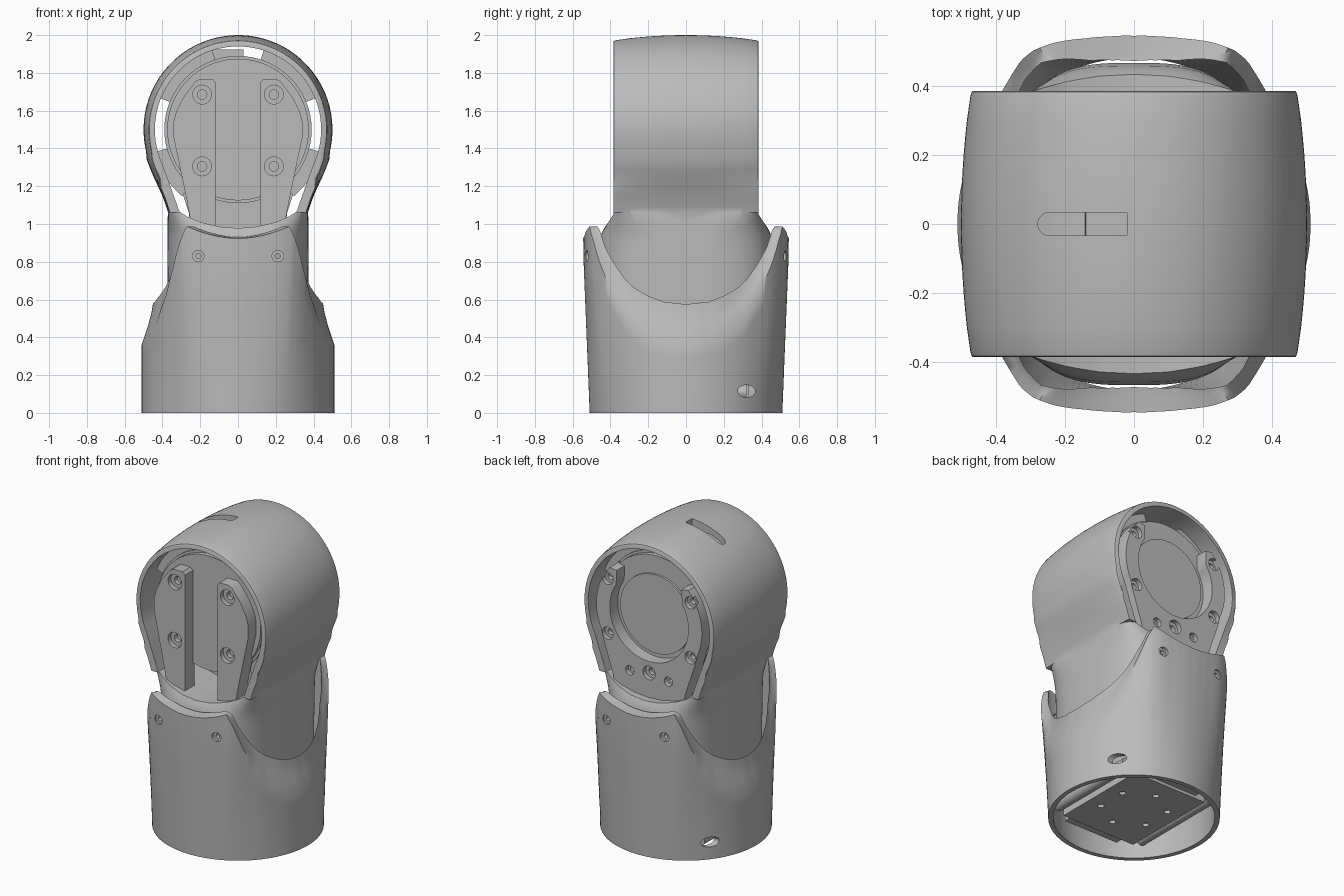
import bpy, bmesh
from math import sin, cos, radians, degrees, atan2, sqrt, pi
from mathutils import Matrix

if "Cube" in bpy.data.objects:
    bpy.data.objects.remove(bpy.data.objects["Cube"])

grey = bpy.data.materials.new("plain grey")
grey.use_nodes = True
colour = (0.5, 0.5, 0.5, 1)
grey.diffuse_color = colour
grey.node_tree.nodes["Principled BSDF"].inputs["Base Color"].default_value = colour
parts = []
AXIS_Z = 1.5  # height of the joint axis
FACE = 0.383  # front and back faces of the brackets


def finish(name, bm, keep=True):
    bmesh.ops.recalc_face_normals(bm, faces=bm.faces)
    mesh = bpy.data.meshes.new(name)
    bm.to_mesh(mesh)
    bm.free()
    mesh.materials.append(grey)
    obj = bpy.data.objects.new(name, mesh)
    bpy.context.collection.objects.link(obj)
    if keep:
        parts.append(obj)
    return obj


def loft(name, rings, wrap=False, keep=True):
    """Skin a list of equal-length closed rings; cap the ends unless wrapped."""
    bm = bmesh.new()
    rows = [[bm.verts.new(p) for p in ring] for ring in rings]
    n = len(rows[0])
    pairs = list(zip(rows, rows[1:]))
    if wrap:
        pairs.append((rows[-1], rows[0]))
    else:
        bm.faces.new(rows[0])
        bm.faces.new(rows[-1])
    for a, b in pairs:
        for i in range(n):
            j = (i + 1) % n
            bm.faces.new((a[i], a[j], b[j], b[i]))
    return finish(name, bm, keep)


def prism(name, outline, y0, y1, keep=True):
    return loft(name, [[(x, y, z) for x, z in outline] for y in (y0, y1)], keep=keep)


def rod(name, centre, radius, length, axis="Y", stretch=1, keep=True):
    bm = bmesh.new()
    turn = {"X": Matrix.Rotation(pi / 2, 4, "Y"), "Y": Matrix.Rotation(pi / 2, 4, "X"),
            "Z": Matrix()}[axis]
    bmesh.ops.create_cone(bm, cap_ends=True, segments=64 if radius > 0.1 else 24,
                          radius1=radius, radius2=radius, depth=length)
    bmesh.ops.transform(bm, verts=bm.verts, matrix=Matrix.Translation(centre)
                        @ Matrix.Diagonal((1, stretch, 1, 1)) @ turn)
    return finish(name, bm, keep)


def box(name, x, y, z, keep=True):
    outline = [(x[0], z[0]), (x[1], z[0]), (x[1], z[1]), (x[0], z[1])]
    return prism(name, outline, y[0], y[1], keep)


def combine(obj, tool, operation="DIFFERENCE"):
    mod = obj.modifiers.new("cut", "BOOLEAN")
    mod.operation, mod.object, mod.solver = operation, tool, "EXACT"
    bpy.context.view_layer.objects.active = obj
    bpy.ops.object.modifier_apply(modifier=mod.name)
    bpy.data.objects.remove(tool)


def drill(obj, centre, radius, length, axis="Y", stretch=1):
    combine(obj, rod("drill", centre, radius, length, axis, stretch, keep=False))


def interp(table, t):
    for (a, u), (b, v) in zip(table, table[1:]):
        if t <= b:
            return u + (v - u) * (t - a) / (b - a)
    return table[-1][1]


def mirrored(right):
    """Close an outline from its right half, listed bottom to top."""
    return right + [(-x, z) for x, z in reversed(right) if x > 0.001]


def arc(radius, start, end, steps):
    return [(radius * cos(radians(start + (end - start) * i / steps)),
             AXIS_Z + radius * sin(radians(start + (end - start) * i / steps)))
            for i in range(steps + 1)]


# Base sleeve: tube with a saddle-shaped bevelled mouth
flare = [(0, 0), (15, 0.004), (30, 0.016), (45, 0.042), (54, 0.063), (60, 0.07),
         (66, 0.063), (75, 0.045), (82, 0.037), (90, 0.034)]
wall = [(0, 0.06), (45, 0.055), (60, 0.042), (75, 0.066), (90, 0.073)]
mouth_in = [(0, 0.575), (15, 0.588), (26, 0.62), (35, 0.66), (42, 0.71), (48, 0.78),
            (55, 0.89), (59, 0.98), (90, 1.05)]
mouth_out = [(0, 0.36), (12, 0.366), (22, 0.39), (35, 0.48), (45, 0.62), (52, 0.76),
             (58, 0.91), (62, 0.99), (90, 1.04)]


def outer_radius(angle, z):
    return 0.51 + interp(flare, angle) * min(1, z / 0.85)


sections = []
for i in range(192):
    turn = 2 * pi * i / 192
    angle = degrees(atan2(abs(sin(turn)), abs(cos(turn))))
    cup = AXIS_Z - sqrt(0.57 ** 2 - (0.56 * cos(turn)) ** 2)  # clearance below the head
    top_in = min(interp(mouth_in, angle), cup)
    top_out = min(interp(mouth_out, angle), cup - 0.006)
    section = [(outer_radius(angle, top_out * k / 6), top_out * k / 6) for k in range(7)]
    r_out, r_in = section[-1][0], outer_radius(angle, top_in) - interp(wall, angle)
    section += [(r_in + (r_out - r_in) * 0.45, top_out + (top_in - top_out) * 0.45),
                (r_in + (r_out - r_in) * 0.12, top_out + (top_in - top_out) * 0.8),
                (r_in, top_in), (r_in, top_in * 0.6), (0.48, 0.2), (0.48, 0)]
    sections.append([(r * cos(turn), r * sin(turn), z) for r, z in section])
sleeve = loft("base_sleeve", sections, wrap=True)
for sx in (-1, 1):
    for sy in (-1, 1):
        drill(sleeve, (sx * 0.21, sy * 0.56, 0.83), 0.03, 0.1)
        drill(sleeve, (sx * 0.21, sy * 0.5, 0.83), 0.014, 0.2)
    drill(sleeve, (sx * 0.42, 0.32, 0.115), 0.033, 0.25, "X", 1.4)

# Head shell: barrel-bulged round head running into the neck
half = [(0.37, 1.06), (0.38, 1.09), (0.397, 1.14), (0.419, 1.19),
        (0.443, 1.24), (0.464, 1.29), (0.483, 1.34)] + arc(0.5, -13, 90, 40)
outline = mirrored(half)
bulge = [(-0.385, 0.928), (-0.382, 0.938), (-0.37, 0.946)]
bulge += [(y / 20, 1 - 0.052 * (y / 7.4) ** 2) for y in range(-6, 7)]
bulge += [(-y, s) for y, s in reversed(bulge[:3])]
shell = loft("head_shell", [[(x * (s if z > 1.2 else 1 - (1 - s) * 0.4), y,
                              AXIS_Z + (z - AXIS_Z) * (s if z > AXIS_Z else 1))
                             for x, z in outline] for y, s in bulge])

# Neck: rounded column that widens front and back into the sleeve
neck_rings = []
for z, a, b, n in ((0.3, 0.37, 0.455, 3), (0.84, 0.374, 0.466, 3), (0.92, 0.374, 0.457, 3.2),
                   (0.96, 0.374, 0.443, 3.6), (1.01, 0.373, 0.414, 5),
                   (1.065, 0.371, 0.386, 9), (1.13, 0.36, 0.37, 9)):
    ring = []
    for i in range(128):
        c, s = cos(2 * pi * i / 128), sin(2 * pi * i / 128)
        ring.append((a * abs(c) ** (2 / n) * (1 if c > 0 else -1),
                     b * abs(s) ** (2 / n) * (1 if s > 0 else -1), z))
    neck_rings.append(ring)
combine(shell, loft("neck", neck_rings, keep=False), "UNION")

# Through opening and cable slot
opening = mirrored([(0, 0.978), (0.1, 0.986), (0.2, 1.01), (0.27, 1.04), (0.31, 1.065),
                    (0.34, 1.15)] + arc(0.44, -25, 90, 40))
combine(shell, prism("opening", opening, -1, 1, keep=False))
combine(shell, box("slot", (-0.245, -0.02), (-0.033, 0.033), (1.86, 2.1), keep=False))
drill(shell, (-0.245, 0, 2), 0.0329, 0.3, "Z")

# Motor drum and the partial flange that holds it
rod("motor_drum", (0, 0, AXIS_Z), 0.375, 0.6)
rod("drum_band", (0, 0, AXIS_Z), 0.39, 0.54)
for start, end in ((22, 72), (108, 158), (195, 230), (310, 345)):
    prism("flange_tab", arc(0.46, start, end, 16) + arc(0.37, end, start, 16), -0.26, 0.26)
box("slot_tab", (-0.14, 0.03), (-0.1, 0.1), (1.86, 1.925))
box("lower_web", (-0.26, 0.26), (-0.08, 0.3), (0.92, 1.2))


def screw_holes(obj, spots, y):
    for x, z, r in spots:
        drill(obj, (x, y, z), r, 0.06)
        drill(obj, (x, y, z), r * 0.5, 0.12)


# Front bracket prongs
side = [(0.118, 0.96), (0.24, 0.96), (0.27, 1.12), (0.32, 1.36), (0.342, 1.46), (0.342, 1.54),
        (0.325, 1.6), (0.29, 1.67), (0.225, 1.755), (0.2, 1.768), (0.135, 1.768), (0.118, 1.75)]
for name, s in (("front_left_prong", 1), ("front_right_prong", -1)):
    prong = prism(name, [(s * x, z) for x, z in side], -FACE, -0.28)
    screw_holes(prong, [(s * 0.19, z, 0.05) for z in (1.685, 1.305)], -FACE)

# Back horseshoe bracket around a round cover
back = prism("back_bracket", mirrored([(0.25, 0.96), (0.26, 1.06), (0.29, 1.15), (0.33, 1.27)]
             + arc(0.383, -25, 42, 20) + [(0.235, 1.75)] + arc(0.285, 33, -90, 30)),
             0.28, FACE)
screw_holes(back, [(sx * 0.3, z, 0.04) for sx in (-1, 1) for z in (1.68, 1.32)], FACE)
screw_holes(back, [(-0.14, 1.12, 0.03), (0, 1.14, 0.045), (0.14, 1.12, 0.03)], FACE)
rod("back_cover_disc", (0, 0.3, AXIS_Z), 0.257, 0.03)

# Mounting block and side rods inside the base
block = box("mounting_block", (-0.27, 0.27), (-0.33, 0.33), (0.06, 0.32))
for k in range(6):
    a = radians(60 * k + 30)
    drill(block, (0.2 * cos(a), 0.2 * sin(a), 0.06), 0.02, 0.08, "Z")
box("block_core", (-0.2, 0.2), (-0.4, 0.4), (0.08, 0.32))
for sx in (-1, 1):
    rod("side_rod", (sx * 0.32, 0, 0.11), 0.04, 0.64)

for obj in parts:
    bpy.ops.object.select_all(action="DESELECT")
    obj.select_set(True)
    bpy.context.view_layer.objects.active = obj
    bpy.ops.object.shade_smooth_by_angle(angle=radians(50 if obj == sleeve else 32))
